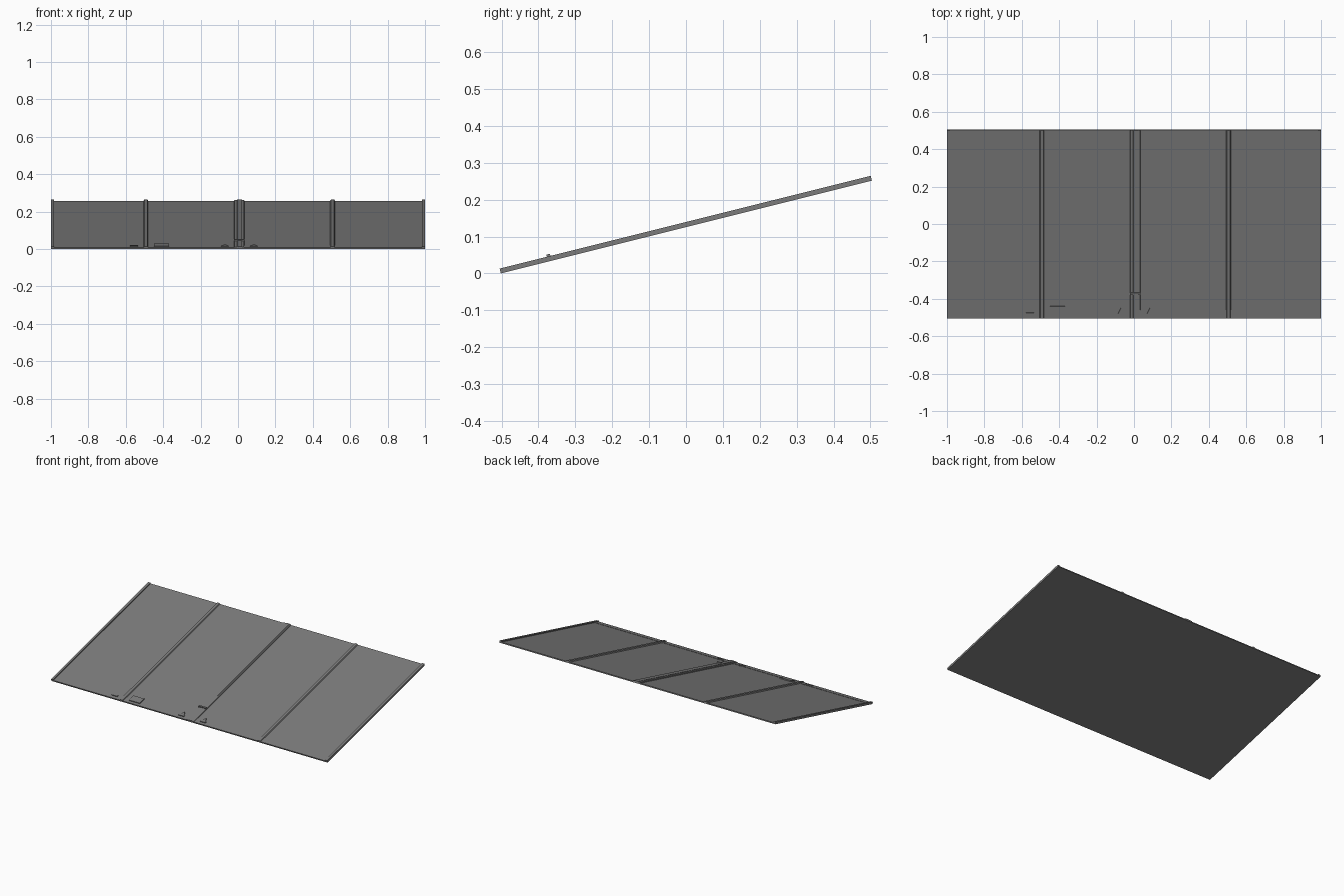
import bpy, math
from mathutils import Matrix, Vector

cube = bpy.data.objects.get("Cube")
if cube:
    bpy.data.objects.remove(cube, do_unlink=True)

grey = bpy.data.materials.new("dark grey")
grey.use_nodes = True
grey.diffuse_color = (0.2, 0.2, 0.2, 1)
grey.node_tree.nodes["Principled BSDF"].inputs["Base Color"].default_value = (0.2, 0.2, 0.2, 1)

# The panel lies in a tilted frame: u across, v up the slope, w out of the panel
TILT = math.atan(0.25)
LENGTH = 1.037
PLATE = 0.007
RIB = 0.0135
frame = Matrix.Translation((0, -0.502, 0)) @ Matrix.Rotation(TILT, 4, "X")


def prism(name, outline, axis, start, end):
    """Extrude an outline along the slope ('v') or out of the panel ('w')."""
    def point(p, d):
        return Vector((p[0], d, p[1]) if axis == "v" else (p[0], p[1], d))
    n = len(outline)
    verts = [frame @ point(p, d) for d in (start, end) for p in outline]
    faces = [tuple(range(n)), tuple(reversed(range(n, 2 * n)))]
    faces += [(i, i + n, (i + 1) % n + n, (i + 1) % n) for i in range(n)]
    if axis == "w":
        faces = [tuple(reversed(f)) for f in faces]
    mesh = bpy.data.meshes.new(name)
    mesh.from_pydata(verts, [], faces)
    mesh.materials.append(grey)
    obj = bpy.data.objects.new(name, mesh)
    bpy.context.collection.objects.link(obj)
    return obj


def box(name, u0, u1, v0, v1, w0, w1):
    return prism(name, [(u0, v0), (u1, v0), (u1, v1), (u0, v1)], "w", w0, w1)


def rib(name, u0, u1, height=RIB, bevel=0.004):
    """Full-length batten with sloping shoulders."""
    outline = [(u0, PLATE / 2), (u1, PLATE / 2), (u1, PLATE),
               (u1 - bevel, height), (u0 + bevel, height), (u0, PLATE)]
    return prism(name, outline, "v", 0, LENGTH)


# Main sheet and the slim front lip
box("roof_panel", -1, 1, 0, LENGTH, 0, PLATE)
box("front_lip", -0.985, 0.985, 0, 0.045, PLATE / 2, PLATE + 0.0015)

# Edge trims and battens
box("right_edge_trim", -1, -0.985, 0, LENGTH, 0, RIB)
box("left_edge_trim", 0.985, 1, 0, LENGTH, 0, RIB)
rib("right_batten", -0.505, -0.48)
rib("left_batten", 0.493, 0.518)

# Wide centre batten with a raised cap
rib("centre_batten", -0.021, 0.034, RIB - 0.002, 0.002)
rib("centre_cap", -0.006, 0.024, RIB, 0.002)
box("centre_cross_strap", -0.021, 0.034, 0.132, 0.142, PLATE, RIB + 0.006)

# Small raised fittings near the front edge
box("flat_hatch", -0.45, -0.37, 0.018, 0.066, PLATE / 2, RIB)
box("small_clip", -0.577, -0.535, 0.02, 0.031, PLATE / 2, RIB)
for side, u in (("right", -0.07), ("left", 0.085)):
    box(side + "_cleat_base", u - 0.02, u + 0.02, 0.018, 0.027, PLATE / 2, RIB)
    prism(side + "_cleat_fin", [(u - 0.015, 0.027), (u + 0.015, 0.027), (u, 0.058)],
          "w", PLATE / 2, RIB)
